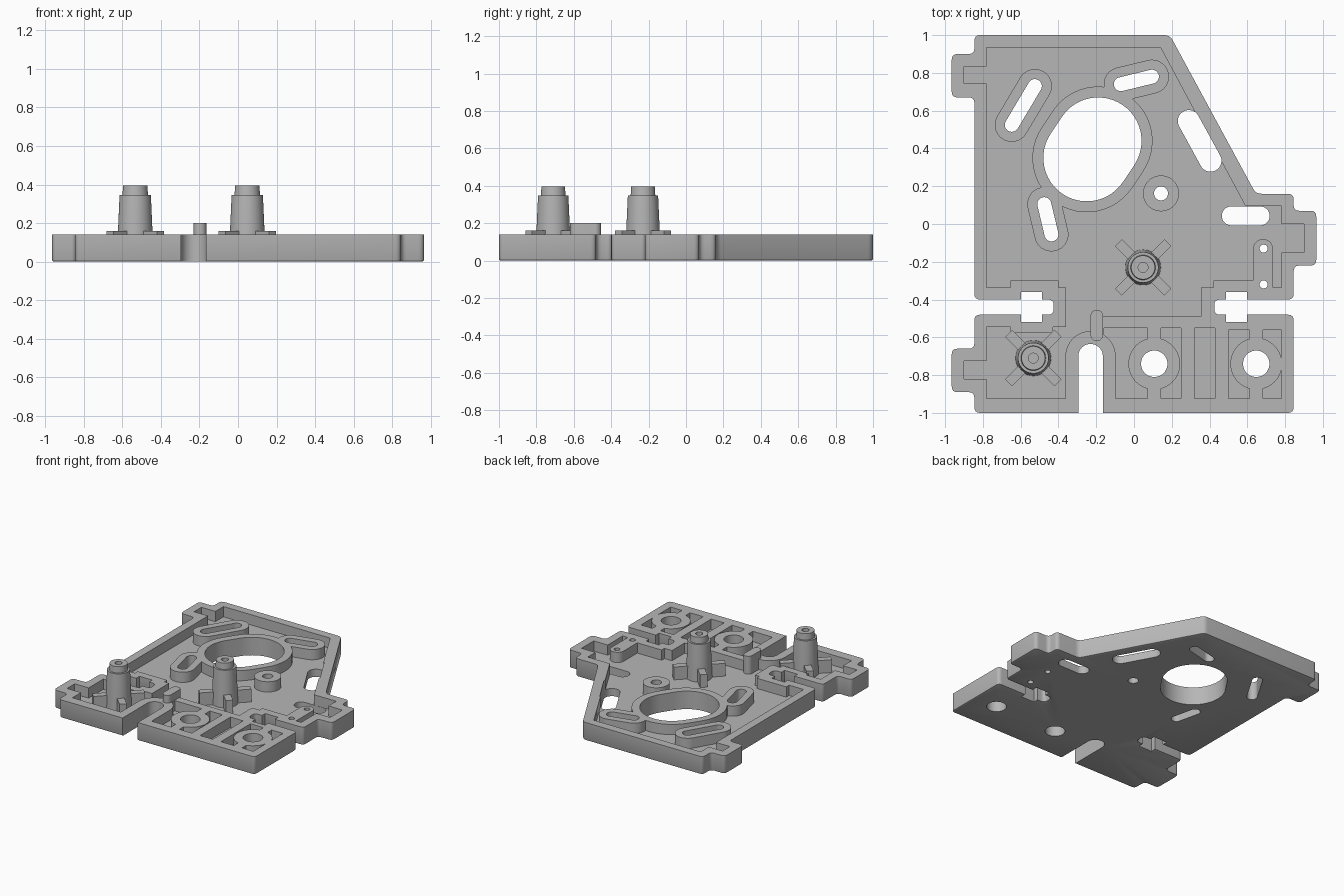
import bpy, bmesh, math
from mathutils import Vector

if "Cube" in bpy.data.objects:
    bpy.data.objects.remove(bpy.data.objects["Cube"])

FLOOR, TOP = 0.06, 0.14
OVER, UNDER = 0.3, -0.1
EDGE, INNER = 0.845, 0.78      # half width of the body and of its recess
EAR, EAR_IN = 0.965, 0.9       # reach of the side ears and their recesses

grey = bpy.data.materials.new("plain_grey")
grey.use_nodes = True
grey.diffuse_color = (0.47, 0.47, 0.47, 1)
grey.node_tree.nodes["Principled BSDF"].inputs["Base Color"].default_value = grey.diffuse_color


def finish(bm, name):
    bmesh.ops.recalc_face_normals(bm, faces=bm.faces)
    mesh = bpy.data.meshes.new(name)
    bm.to_mesh(mesh)
    bm.free()
    mesh.materials.append(grey)
    ob = bpy.data.objects.new(name, mesh)
    bpy.context.collection.objects.link(ob)
    return ob


def rounded(points, r, steps=4):
    """Round the corners of a polygon, leaving tiny steps sharp."""
    pts, out = [Vector(p) for p in points], []
    for i, p in enumerate(pts):
        a, b = pts[i - 1] - p, pts[(i + 1) % len(pts)] - p
        if min(a.length, b.length) < 0.05:
            out.append(p)
            continue
        start, end = p + a.normalized() * r, p + b.normalized() * r
        for k in range(steps + 1):
            t = k / steps
            out.append(start * (1 - t) ** 2 + p * 2 * t * (1 - t) + end * t * t)
    return out


def prism(name, points, z0, z1, bevel=0):
    bm = bmesh.new()
    face = bm.faces.new([bm.verts.new((x, y, z0)) for x, y in points])
    rim = list(face.edges)
    moved = bmesh.ops.extrude_face_region(bm, geom=[face], use_keep_orig=True)["geom"]
    bmesh.ops.translate(bm, vec=(0, 0, z1 - z0),
                        verts=[v for v in moved if isinstance(v, bmesh.types.BMVert)])
    bmesh.ops.recalc_face_normals(bm, faces=bm.faces)
    if bevel:
        bmesh.ops.bevel(bm, geom=rim, offset=bevel, segments=2, profile=0.5, affect='EDGES')
    return finish(bm, name)


def stadium(a, b, r, steps=24):
    """Outline of a round-ended slot between two points."""
    a, b = Vector(a), Vector(b)
    turn = math.atan2(b.y - a.y, b.x - a.x) + math.pi / 2
    return [c + Vector((math.cos(t), math.sin(t))) * r
            for c, base in ((a, turn), (b, turn + math.pi))
            for t in [base + math.pi * k / steps for k in range(steps + (a != b))]]


def rect(x0, x1, y0, y1):
    return [(x0, y0), (x1, y0), (x1, y1), (x0, y1)]


def combine(target, tools, operation):
    bpy.context.view_layer.objects.active = target
    for tool in tools:
        mod = target.modifiers.new("join", 'BOOLEAN')
        mod.operation, mod.solver, mod.object = operation, 'EXACT', tool
        bpy.ops.object.modifier_apply(modifier=mod.name)
        bpy.data.objects.remove(tool)


def ear(x, reach, y0, y1):
    return [(x, y0), (reach, y0), (reach, y1), (x, y1)]


def notch(s):
    """Cross-shaped side slot, listed from its upper edge to its lower edge."""
    mid = -0.44
    half = [(EDGE, 0.04), (0.597, 0.04), (0.597, 0.08), (0.487, 0.08), (0.487, 0.04), (0.425, 0.04)]
    return ([(s * x, mid + d) for x, d in half]
            + [(s * x, mid - d) for x, d in reversed(half)])


# Body outline, clockwise from the back left corner
outline = [(-EDGE, 1), (0.19, 1), (0.645, 0.16)]
outline += [(EDGE, 0.16)] + ear(EDGE, EAR, 0.07, -0.22) + notch(1)
outline += [(EDGE, -1), (-0.165, -1)]
outline += [(-0.295, -1), (-EDGE, -1)] + ear(-EDGE, -EAR, -0.89, -0.66)
outline += list(reversed(notch(-1))) + ear(-EDGE, -EAR, 0.67, 0.9)
body = prism("base_plate", rounded(outline, 0.03), 0, TOP, 0.01)

# Main recess, leaving a rim around the edge and the side slots
recess = [(-INNER, 0.935), (0.14, 0.935), (0.59, 0.095), (INNER, 0.095)]
recess += ear(INNER, EAR_IN, 0, -0.15)
recess += [(INNER, -0.335), (0.64, -0.335), (0.64, -0.3), (0.42, -0.3), (0.42, -0.335),
           (0.355, -0.335), (0.355, -0.49), (-0.195, -0.49), (-0.195, -0.925), (-INNER, -0.925)]
recess += ear(-INNER, -EAR_IN, -0.82, -0.725)
recess += [(-INNER, -0.545), (-0.655, -0.545), (-0.655, -0.575), (-0.43, -0.575), (-0.43, -0.545),
           (-0.36, -0.545), (-0.36, -0.335), (-0.4, -0.335), (-0.4, -0.3), (-0.655, -0.3),
           (-0.655, -0.335), (-INNER, -0.335)]
recess += ear(-INNER, -EAR_IN, 0.745, 0.835)
pockets = [recess, rect(-0.16, 0.25, -0.925, -0.55),
           rect(0.32, 0.43, -0.925, -0.55), rect(0.5, INNER, -0.925, -0.56)]
combine(body, [prism("pocket", p, FLOOR, OVER) for p in pockets], 'DIFFERENCE')

# Raised bosses: (start, end, hole radius, wall)
slots = [((-0.19, 0.44), (-0.25, 0.35), 0.23, 0.058),
         ((-0.525, 0.73), (-0.647, 0.525), 0.037, 0.053),
         ((-0.07, 0.74), (0.095, 0.78), 0.037, 0.053),
         ((-0.475, 0.105), (-0.437, -0.055), 0.037, 0.053),
         ((0.143, 0.162), (0.143, 0.162), 0.037, 0.058)]
wheels = [(0.107, -0.74), (0.647, -0.74)]
slots += [(c, c, 0.07, 0.067) for c in wheels]
low = FLOOR / 2
bosses = [stadium(a, b, r + wall) for a, b, r, wall in slots]
bosses += [rect(x - 0.035, x + 0.035, -0.95, -0.53) for x, y in wheels]
bosses.append(stadium((0.683, -0.133), (0.683, -0.33), 0.053))
arch = ((-0.23, -0.7), (-0.23, -0.85))
bosses.append(stadium(*arch, 0.133))
bosses.append(rect(-0.363, -0.097, -0.96, -0.84))
combine(body, [prism("boss", p, low, TOP) for p in bosses], 'UNION')

# Through holes
holes = [stadium(a, b, r) for a, b, r, wall in slots]
holes += [stadium((0.29, 0.545), (0.405, 0.335), 0.058),
          stadium((0.515, 0.043), (0.668, 0.043), 0.05),
          stadium(arch[0], (-0.23, -1.2), 0.065)]
holes += [stadium((0.686, y), (0.686, y), 0.021) for y in (-0.13, -0.32)]
combine(body, [prism("hole", p, UNDER, OVER) for p in holes], 'DIFFERENCE')
parts = [body]

# Upright tab beside the arch
parts.append(prism("tab", stadium((-0.197, -0.487), (-0.197, -0.587), 0.033), low, 0.2))

# Hollow-tipped posts, each on four diagonal fins
profile = [(0.094, low), (0.094, FLOOR), (0.081, 0.347), (0.066, 0.347), (0.063, 0.395),
           (0.026, 0.395), (0.026, 0.3), (0, 0.3)]
for name, x, y in (("middle", 0.048, -0.23), ("front", -0.533, -0.71)):
    bm = bmesh.new()
    verts = [bm.verts.new((r, 0, z)) for r, z in [(0, low)] + profile]
    edges = [bm.edges.new(pair) for pair in zip(verts, verts[1:])]
    bmesh.ops.spin(bm, geom=verts + edges, cent=(0, 0, 0), axis=(0, 0, 1),
                   angle=math.tau, steps=40, use_duplicate=False)
    bmesh.ops.remove_doubles(bm, verts=bm.verts, dist=0.0005)
    post = finish(bm, name + "_post")
    post.location = (x, y, 0)
    parts.append(post)
    for k in range(4):
        fin = prism(f"{name}_post_fin_{k + 1}", rect(0.06, 0.185, -0.026, 0.026), low, 0.16)
        fin.location = (x, y, 0)
        fin.rotation_euler.z = math.radians(45 + 90 * k)
        parts.append(fin)

# Smooth the round walls, keep the edges sharp
bpy.ops.object.select_all(action='DESELECT')
for ob in parts:
    ob.select_set(True)
bpy.context.view_layer.objects.active = body
bpy.ops.object.shade_smooth_by_angle(angle=math.radians(30))
